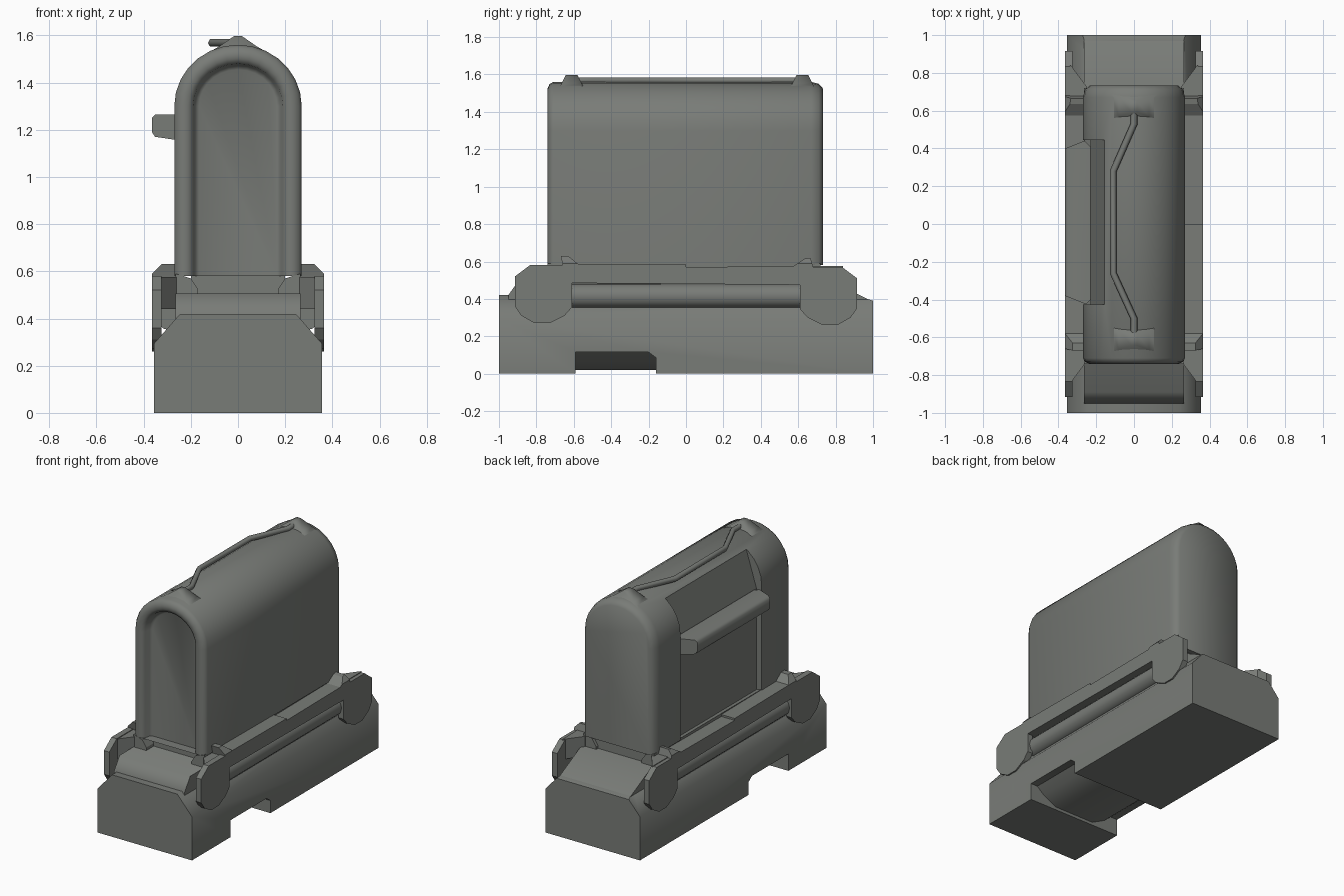
import bpy, bmesh, math
from mathutils import Vector

if "Cube" in bpy.data.objects:
    bpy.data.objects.remove(bpy.data.objects["Cube"])

grey = bpy.data.materials.new("dark_grey_metal")
grey.diffuse_color = (0.19, 0.2, 0.185, 1)
grey.use_nodes = True
grey.node_tree.nodes["Principled BSDF"].inputs["Base Color"].default_value = grey.diffuse_color


def finish(name, bm, smooth=None):
    bmesh.ops.remove_doubles(bm, verts=bm.verts, dist=1e-5)
    bmesh.ops.recalc_face_normals(bm, faces=bm.faces)
    me = bpy.data.meshes.new(name)
    bm.to_mesh(me)
    bm.free()
    ob = bpy.data.objects.new(name, me)
    bpy.context.collection.objects.link(ob)
    me.materials.append(grey)
    if smooth:
        bpy.ops.object.select_all(action='DESELECT')
        ob.select_set(True)
        bpy.context.view_layer.objects.active = ob
        bpy.ops.object.shade_smooth_by_angle(angle=math.radians(smooth))
    return ob


def prism(name, pts, a, b, axis, cuts=(), smooth=None):
    """Extrude a profile (yz along 'x', xz along 'y'), then slice by planes."""
    bm = bmesh.new()

    def put(p, t):
        return (t, p[0], p[1]) if axis == 'x' else (p[0], t, p[1])
    ra = [bm.verts.new(put(p, a)) for p in pts]
    rb = [bm.verts.new(put(p, b)) for p in pts]
    bm.faces.new(ra)
    bm.faces.new(rb[::-1])
    for i in range(len(pts)):
        j = (i + 1) % len(pts)
        bm.faces.new((ra[i], rb[i], rb[j], ra[j]))
    bmesh.ops.recalc_face_normals(bm, faces=bm.faces)
    for co, no in cuts:
        geom = bm.verts[:] + bm.edges[:] + bm.faces[:]
        bmesh.ops.bisect_plane(bm, geom=geom, plane_co=Vector(co),
                               plane_no=Vector(no), clear_outer=True)
        bmesh.ops.holes_fill(bm, edges=[e for e in bm.edges if e.is_boundary], sides=0)
    return finish(name, bm, smooth)


def rect(u0, u1, v0, v1):
    return [(u0, v0), (u1, v0), (u1, v1), (u0, v1)]


def mirror(ob):
    ob.modifiers.new("mirror_x", 'MIRROR')
    return ob


# Base block with underside notch and sloped upper edges
prism("base", [(-1, 0), (-0.59, 0), (-0.59, 0.115), (-0.2, 0.115), (-0.16, 0.085),
               (-0.16, 0), (1, 0), (1, 0.39), (0.91, 0.42), (-1, 0.42)],
      -0.355, 0.355, 'x',
      [((s * 0.355, 0, 0.295), (s * 0.125, 0, 0.11)) for s in (1, -1)], smooth=50)
prism("notch_key", [(-0.32, 0.13), (-0.25, 0.07), (-0.15, 0.02), (0.15, 0.02),
                    (0.25, 0.07), (0.32, 0.13)], -0.595, -0.155, 'y', smooth=40)

# Raised deck, hood feet and recessed pedestal
prism("deck", [(-0.95, 0.3), (0.97, 0.3), (0.97, 0.4), (0.76, 0.505), (-0.89, 0.505),
               (-0.95, 0.42)], -0.265, 0.265, 'x', smooth=60)
mirror(prism("hood_foot", [(0.17, 0.525), (0.17, 0.5), (0.265, 0.5), (0.265, 0.59),
                           (0.2, 0.57)], -0.74, 0.72, 'y'))
prism("pedestal", rect(-0.2, 0.2, 0.5, 0.6), -0.66, 0.70, 'y')

# Arched hood: lofted rings from the front recess round to the closed back
bm = bmesh.new()
N = 14
rings = []
for y, w in [(-0.675, 0.165), (-0.685, 0.182), (-0.725, 0.19), (-0.74, 0.212), (-0.74, 0.235),
             (-0.73, 0.258), (-0.71, 0.27), (0.67, 0.27), (0.71, 0.26), (0.732, 0.235)]:
    pts = [(w, 0.58)]
    pts += [(w * math.cos(math.pi * i / N), 1.3 + (w - 0.01) * math.sin(math.pi * i / N))
            for i in range(N + 1)]
    pts += [(-w, 0.58)]
    rings.append([bm.verts.new((x, y, z)) for x, z in pts])
for r, q in zip(rings, rings[1:]):
    for i in range(len(r)):
        j = (i + 1) % len(r)
        bm.faces.new((r[i], r[j], q[j], q[i]))
bm.faces.new(rings[0])
bm.faces.new(rings[-1])
hood = finish("hood", bm, 50)

# Full height relief in the left wall of the hood
cutter = prism("relief_cutter", [(-0.5, 0.5), (-0.23, 0.5), (-0.23, 1.27),
                                 (-0.155, 1.51), (-0.155, 1.7), (-0.5, 1.7)],
               -0.425, 0.445, 'y')
cutter.hide_render = True
cutter.hide_viewport = True
cut = hood.modifiers.new("relief", 'BOOLEAN')
cut.operation = 'DIFFERENCE'
cut.object = cutter

# Long side grip bar on the left
prism("side_bar", [(-0.365, 1.19), (-0.352, 1.17), (-0.27, 1.158), (-0.21, 1.158),
                   (-0.21, 1.265), (-0.35, 1.265), (-0.365, 1.25)], -0.43, 0.45, 'y',
      [((-0.365, 0.4, 1.2), (-0.4, 1, 0)), ((-0.365, -0.38, 1.2), (-0.4, -1, 0)),
       ((-0.23, 0.41, 1.2), (1, 1, 0)), ((-0.23, -0.4, 1.2), (1, -1, 0))], smooth=50)

# Top wire and its two anchors
for name, y in (("front_anchor", -0.612), ("rear_anchor", 0.622)):
    prism(name, [(-0.12, 1.53), (0.12, 1.53), (0.08, 1.553), (0.015, 1.598),
                 (-0.015, 1.598), (-0.08, 1.553)], y - 0.07, y + 0.07, 'y',
          [((0, y + s * 0.03, 1.6), (0, s, 0.5)) for s in (1, -1)], smooth=70)
cu = bpy.data.curves.new("top_wire", 'CURVE')
cu.dimensions = '3D'
cu.bevel_depth = 0.018
cu.bevel_resolution = 1
cu.use_fill_caps = True
path = [(0, -0.6), (0, -0.5), (-0.11, -0.26), (-0.11, 0.28), (0, 0.53), (0, 0.6)]
sp = cu.splines.new('POLY')
sp.points.add(len(path) - 1)
for p, (x, y) in zip(sp.points, path):
    p.co = (x, y, 1.568, 1)
cu.materials.append(grey)
wire = bpy.data.objects.new("top_wire", cu)
bpy.context.collection.objects.link(wire)
bpy.ops.object.select_all(action='DESELECT')
wire.select_set(True)
bpy.context.view_layer.objects.active = wire
bpy.ops.object.convert(target='MESH')

# Side rails with small horns, slanted on the outside
mirror(prism("side_rail", [(-0.64, 0.485), (0.64, 0.475), (0.68, 0.57), (0.665, 0.62),
                           (0.635, 0.615), (0.575, 0.575), (0, 0.57), (0, 0.583),
                           (-0.58, 0.588), (-0.63, 0.63), (-0.67, 0.63), (-0.66, 0.585)],
             0.262, 0.365, 'x', [((0.365, 0, 0.588), (0.042, 0, 0.04))]))

# End lugs: faceted discs, front and back
lug = [(-0.305, 0.52), (-0.225, 0.58), (0.0, 0.58), (0.0, 0.355), (-0.04, 0.31),
       (-0.12, 0.27), (-0.2, 0.27), (-0.27, 0.31), (-0.305, 0.36)]
mirror(prism("front_lug", [(y - 0.61, z) for y, z in lug], 0.325, 0.365, 'x'))
mirror(prism("rear_lug", [(0.61 - y, z - 0.01) for y, z in lug], 0.325, 0.365, 'x'))
# Inner webs joining the lugs to the deck
for name, s in (("front_web", -1), ("rear_web", 1)):
    mirror(prism(name, [(s * 0.62, 0.44), (s * 0.84, 0.44), (s * 0.84, 0.575),
                        (s * 0.62, 0.575)], 0.25, 0.34, 'x',
                 [((0.335, s * 0.84, 0.5), (-0.08, s * 0.06, 0))]))

# Rod below each rail
rod = [(0.285 + 0.065 * math.cos(math.pi * i / 6), 0.415 + 0.066 * math.sin(math.pi * i / 6))
       for i in range(12)]
mirror(prism("side_rod", rod, -0.63, 0.63, 'y', smooth=40))
